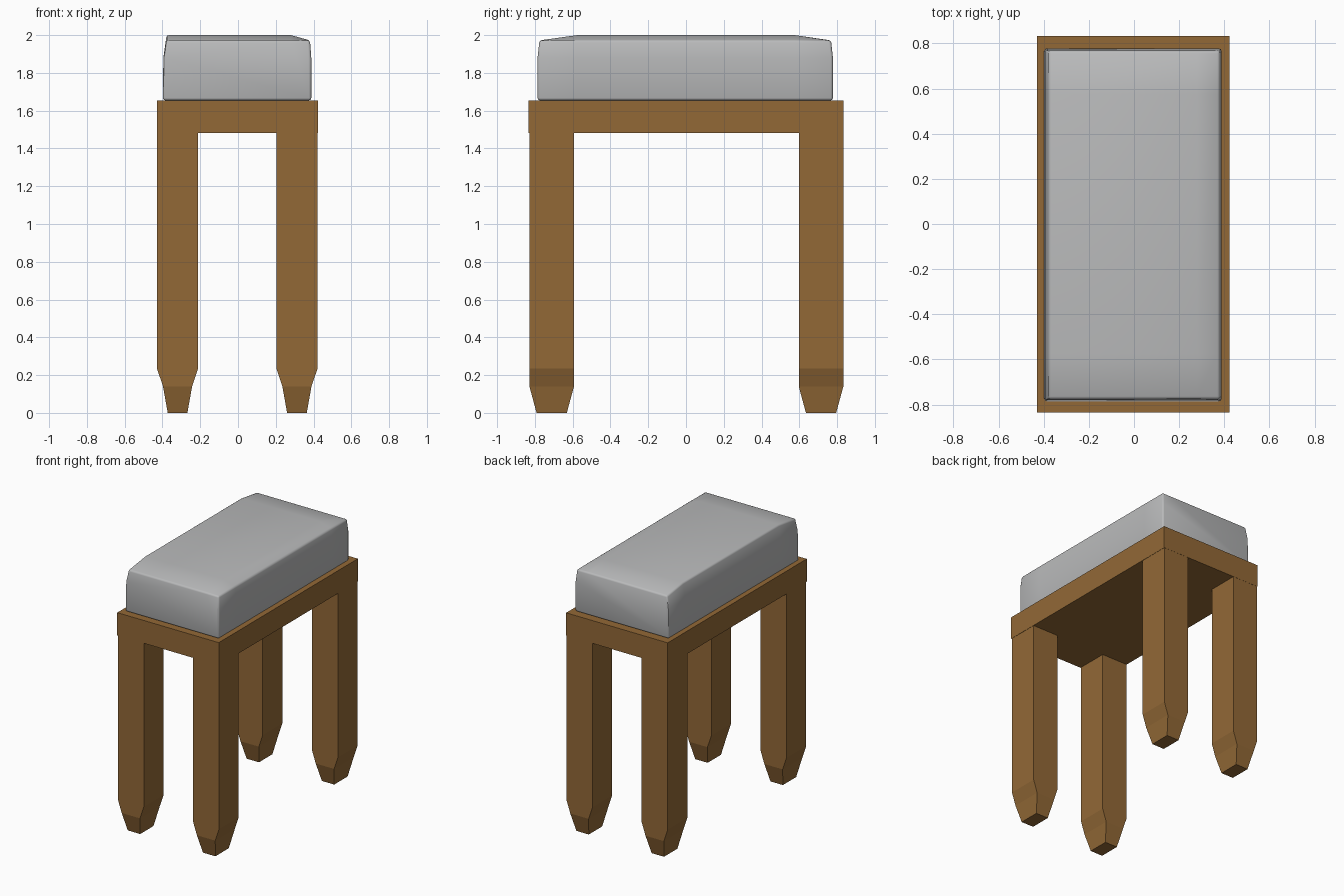
import bpy, math

if "Cube" in bpy.data.objects:
    bpy.data.objects.remove(bpy.data.objects["Cube"])


def material(name, rgb):
    m = bpy.data.materials.new(name)
    m.diffuse_color = (*rgb, 1)
    m.use_nodes = True
    m.node_tree.nodes["Principled BSDF"].inputs["Base Color"].default_value = m.diffuse_color
    return m


wood = material("warm wood", (0.29, 0.14, 0.037))
fabric = material("grey fabric", (0.49, 0.495, 0.50))


def make(name, verts, faces, mat):
    me = bpy.data.meshes.new(name)
    me.from_pydata(verts, [], faces)
    me.materials.append(mat)
    ob = bpy.data.objects.new(name, me)
    bpy.context.collection.objects.link(ob)
    return ob


def loft(name, rings, mat):
    """Skin equal-sized rings together and cap both ends."""
    n = len(rings[0])
    faces = [(r * n + i, r * n + (i + 1) % n, (r + 1) * n + (i + 1) % n, (r + 1) * n + i)
             for r in range(len(rings) - 1) for i in range(n)]
    last = (len(rings) - 1) * n
    faces += [tuple(reversed(range(n))), tuple(range(last, last + n))]
    return make(name, [v for ring in rings for v in ring], faces, mat)


def rect(x0, x1, y0, y1, z):
    return [(x0, y0, z), (x1, y0, z), (x1, y1, z), (x0, y1, z)]


# wooden seat frame
loft("seat_frame", [rect(-0.43, 0.423, -0.835, 0.834, z) for z in (1.482, 1.655)], wood)

# four square legs with tapered feet: z, half width x, half width y
LEG = [(0, 0.052, 0.08), (0.14, 0.077, 0.118), (0.235, 0.109, 0.118), (1.482, 0.109, 0.118)]
for side, cx in (("left", -0.32), ("right", 0.312)):
    for end, cy in (("front", -0.711), ("back", 0.715)):
        loft(f"{end}_{side}_leg",
             [rect(cx - hx, cx + hx, cy - hy, cy + hy, z) for z, hx, hy in LEG], wood)


# cushion: cross-sections along y, lower at both ends, sloping on the right
def section(lift, end):
    ys = lambda z: end * (0.782 - 0.01 * max(0, z - 1.88) / 0.09)
    pts = [(-0.398, 1.655), (0.388, 1.655), (0.388, 1.88), (0.381, 1.972),
           (0.28, 1.972 + lift), (-0.378, 1.972 + lift), (-0.395, 1.88)]
    if lift:
        return [(x, end * 0.575, z) for x, z in pts]
    return [(x, ys(z) - 0.004, z) for x, z in pts]


cushion = loft("cushion", [section(0, 1), section(0.028, 1), section(0.028, -1), section(0, -1)], fabric)
bev = cushion.modifiers.new("soft edges", "BEVEL")
bev.width = 0.012
bev.segments = 2
bev.limit_method = "ANGLE"
bev.angle_limit = math.radians(40)
bpy.context.view_layer.objects.active = cushion
cushion.select_set(True)
bpy.ops.object.modifier_apply(modifier=bev.name)
bpy.ops.object.shade_smooth_by_angle(angle=math.radians(50))
